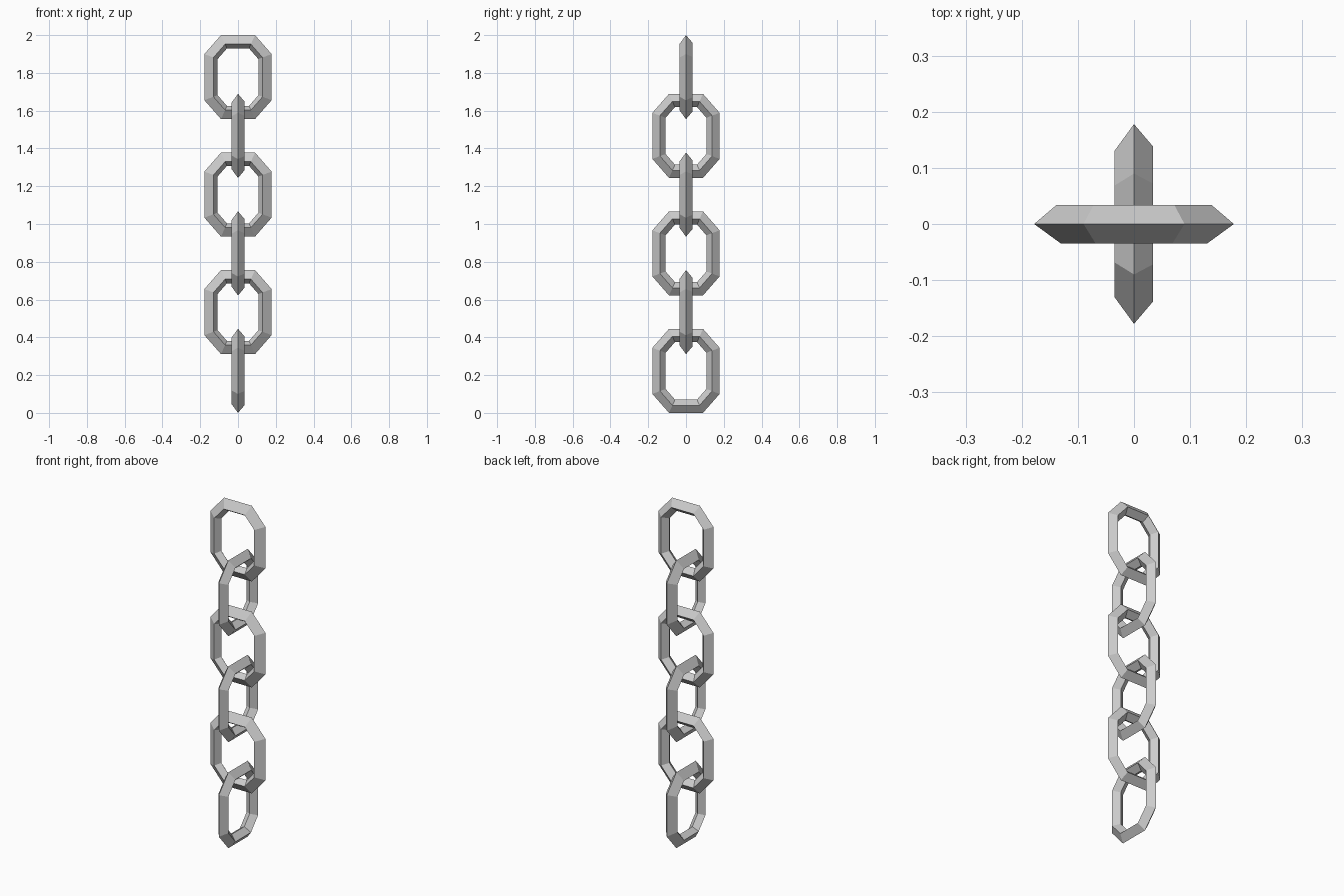
import bpy, bmesh, math
from mathutils import Vector

if "Cube" in bpy.data.objects:
    bpy.data.objects.remove(bpy.data.objects["Cube"])

LINKS = 6
HEIGHT = 0.445
PITCH = (2.0 - HEIGHT) / (LINKS - 1)
H = HEIGHT / 2

# Outer octagon of one link (x, z), counter-clockwise
OUTLINE = [Vector(p) for p in (
    (0.178, -0.122), (0.178, 0.122), (0.09, H), (-0.09, H),
    (-0.178, 0.122), (-0.178, -0.122), (-0.09, -H), (0.09, -H))]

# Four-sided bar section: (inset from the outline, y)
SECTION = [(0.0, 0.0), (0.040, 0.034), (0.070, 0.0), (0.048, -0.035)]


def inset(points, d):
    """Move every corner inward along its mitre by distance d."""
    out = []
    for i, p in enumerate(points):
        a = (p - points[i - 1]).normalized()
        b = (points[(i + 1) % len(points)] - p).normalized()
        na, nb = Vector((-a.y, a.x)), Vector((-b.y, b.x))
        out.append(p + (na + nb) * d / (1 + na.dot(nb)))
    return out


def make_link_mesh():
    bm = bmesh.new()
    loops = [[bm.verts.new((p.x, y, p.y)) for p in inset(OUTLINE, d)]
             for d, y in SECTION]
    n = len(OUTLINE)
    for s in range(4):
        a, b = loops[s], loops[(s + 1) % 4]
        for i in range(n):
            j = (i + 1) % n
            bm.faces.new((a[i], a[j], b[j], b[i]))
    bmesh.ops.recalc_face_normals(bm, faces=bm.faces)
    mesh = bpy.data.meshes.new("chain_link")
    bm.to_mesh(mesh)
    bm.free()
    return mesh


# Chain: every second link is turned a quarter turn
link_mesh = make_link_mesh()
for k in range(LINKS):
    link = bpy.data.objects.new(f"chain_link_{k + 1}", link_mesh)
    link.location.z = 2.0 - H - k * PITCH
    link.rotation_euler.z = -math.pi / 2 if k % 2 else 0
    bpy.context.collection.objects.link(link)
